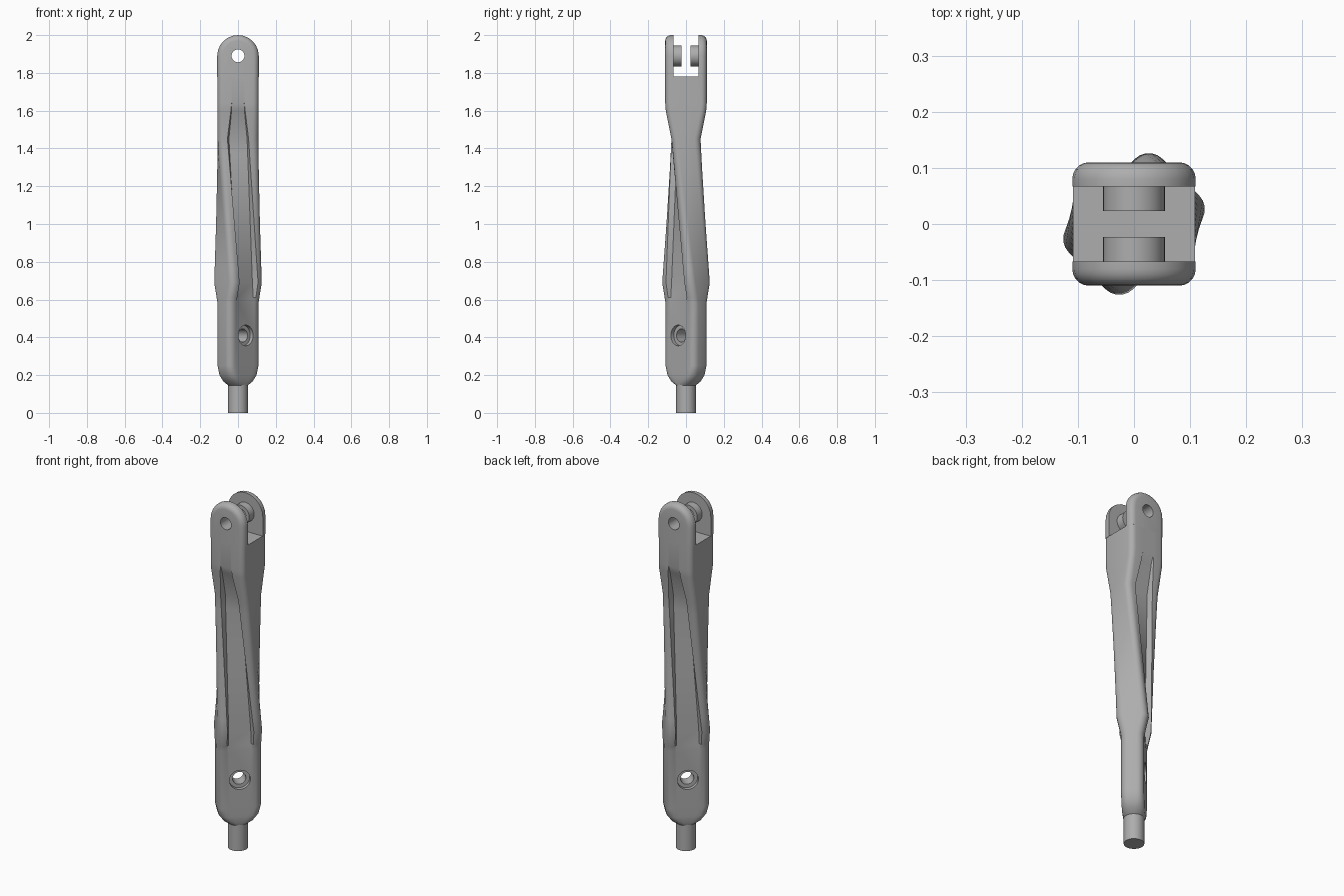
import bpy, bmesh, math
from mathutils import Matrix, Vector

cube = bpy.data.objects.get("Cube")
if cube:
    bpy.data.objects.remove(cube, do_unlink=True)

steel = bpy.data.materials.new("satin_grey_steel")
steel.use_nodes = True
GREY = (0.42, 0.42, 0.42, 1)
steel.diffuse_color = GREY
steel.node_tree.nodes["Principled BSDF"].inputs["Base Color"].default_value = GREY


def make_object(name, bm):
    bmesh.ops.recalc_face_normals(bm, faces=bm.faces)
    mesh = bpy.data.meshes.new(name)
    bm.to_mesh(mesh)
    bm.free()
    mesh.materials.append(steel)
    obj = bpy.data.objects.new(name, mesh)
    bpy.context.collection.objects.link(obj)
    return obj


def loft(name, rings):
    """Skin a list of equal-length point rings and cap both ends."""
    bm = bmesh.new()
    rows = [[bm.verts.new(p) for p in ring] for ring in rings]
    n = len(rows[0])
    for a, b in zip(rows, rows[1:]):
        for i in range(n):
            j = (i + 1) % n
            bm.faces.new((a[i], a[j], b[j], b[i]))
    bm.faces.new(rows[0])
    bm.faces.new(rows[-1])
    return make_object(name, bm)


def cylinder(name, radius, start, end, segments=32):
    start, end = Vector(start), Vector(end)
    axis = end - start
    matrix = Matrix.Translation((start + end) / 2) @ axis.to_track_quat("Z", "Y").to_matrix().to_4x4()
    bm = bmesh.new()
    bmesh.ops.create_cone(bm, cap_ends=True, segments=segments, radius1=radius,
                          radius2=radius, depth=axis.length, matrix=matrix)
    return make_object(name, bm)


def drill(obj, radius, start, end):
    cutter = cylinder("drill_cutter", radius, start, end)
    cutter.hide_render = True
    mod = obj.modifiers.new("drill", "BOOLEAN")
    mod.operation, mod.solver, mod.object = "DIFFERENCE", "EXACT", cutter
    bpy.context.view_layer.objects.active = obj
    bpy.ops.object.modifier_apply(modifier=mod.name)
    bpy.data.objects.remove(cutter, do_unlink=True)


def section(z, degrees, hw, hn, r, groove, floor, depth):
    """Rounded rectangle with a channel in both broad sides, turned about z."""
    def corner(sx, sy, start):
        return [(sx * (hw - r) + r * math.cos(math.radians(start + k * 18)),
                 sy * (hn - r) + r * math.sin(math.radians(start + k * 18))) for k in range(6)]
    half = corner(1, 1, 0) + [(groove, hn), (floor, depth), (-floor, depth), (-groove, hn)] + corner(-1, 1, 90)
    points = half + [(-x, -y) for x, y in half]
    turn = Matrix.Rotation(math.radians(degrees), 3, "Z")
    return [turn @ Vector((x, y, 0)) + Vector((0, 0, z)) for x, y in points]


# Twisted body: slim blade at the bottom, square block at the top
lower = [section(0.145, 45, .052, .05, .049, .01, .005, .05),
         section(0.165, 45, .078, .057, .045, .02, .015, .057),
         section(0.20, 45, .104, .058, .038, .04, .03, .058),
         section(0.25, 45, .116, .058, .035, .06, .05, .058),
         section(0.58, 45, .116, .058, .035, .07, .06, .058),
         section(0.61, 45, .117, .064, .035, .07, .06, .054),
         section(0.69, 45, .118, .081, .035, .069, .058, .05)]
upper = [section(1.45, 0, .108, .077, .032, .056, .048, .046),
         section(1.60, 0, .109, .107, .03, .038, .034, .095),
         section(1.64, 0, .109, .11, .03, .034, .033, .11),
         section(1.78, 0, .109, .11, .03, .034, .033, .11)]
STEPS = 10
twist = [[a.lerp(b, s / STEPS) for a, b in zip(lower[-1], upper[0])] for s in range(1, STEPS)]
body = loft("twisted_body", lower + twist + upper)

# Counterbored cross hole through the blade
across = Vector((1, -1, 0)).normalized()
mid = Vector((0, 0, 0.41))
drill(body, .035, mid - across * .2, mid + across * .2)
for side in (-1, 1):
    drill(body, .055, mid + across * side * .036, mid + across * side * .2)

# Round shank
shank = cylinder("bottom_shank", .052, (0, 0, 0), (0, 0, .16))

# Fork lugs with rounded outer rims, and the bosses between them
PIN_Z = 1.89
parts = [body, shank]
for name, side in (("front", -1), ("back", 1)):
    rings = []
    rim = [(0, .067)] + [(.03 * (1 - math.cos(math.radians(a))), .08 + .03 * math.sin(math.radians(a)))
                         for a in range(0, 91, 18)]
    for inset, y in rim:
        radius = .11 - inset
        arc = [(radius * math.cos(math.pi * k / 12), side * y,
                PIN_Z + radius * math.sin(math.pi * k / 12)) for k in range(13)]
        rings.append(arc + [(-radius, side * y, 1.779), (radius, side * y, 1.779)])
    lug = loft(name + "_fork_lug", rings)
    boss = cylinder(name + "_pin_boss", .055, (0, side * .023, PIN_Z), (0, side * .069, PIN_Z))
    for part in (lug, boss):
        drill(part, .034, (0, -.2, PIN_Z), (0, .2, PIN_Z))
    parts += [lug, boss]

# Smooth shading with crisp edges
bpy.ops.object.select_all(action="DESELECT")
for part in parts:
    part.select_set(True)
bpy.context.view_layer.objects.active = body
bpy.ops.object.shade_smooth_by_angle(angle=math.radians(30))
